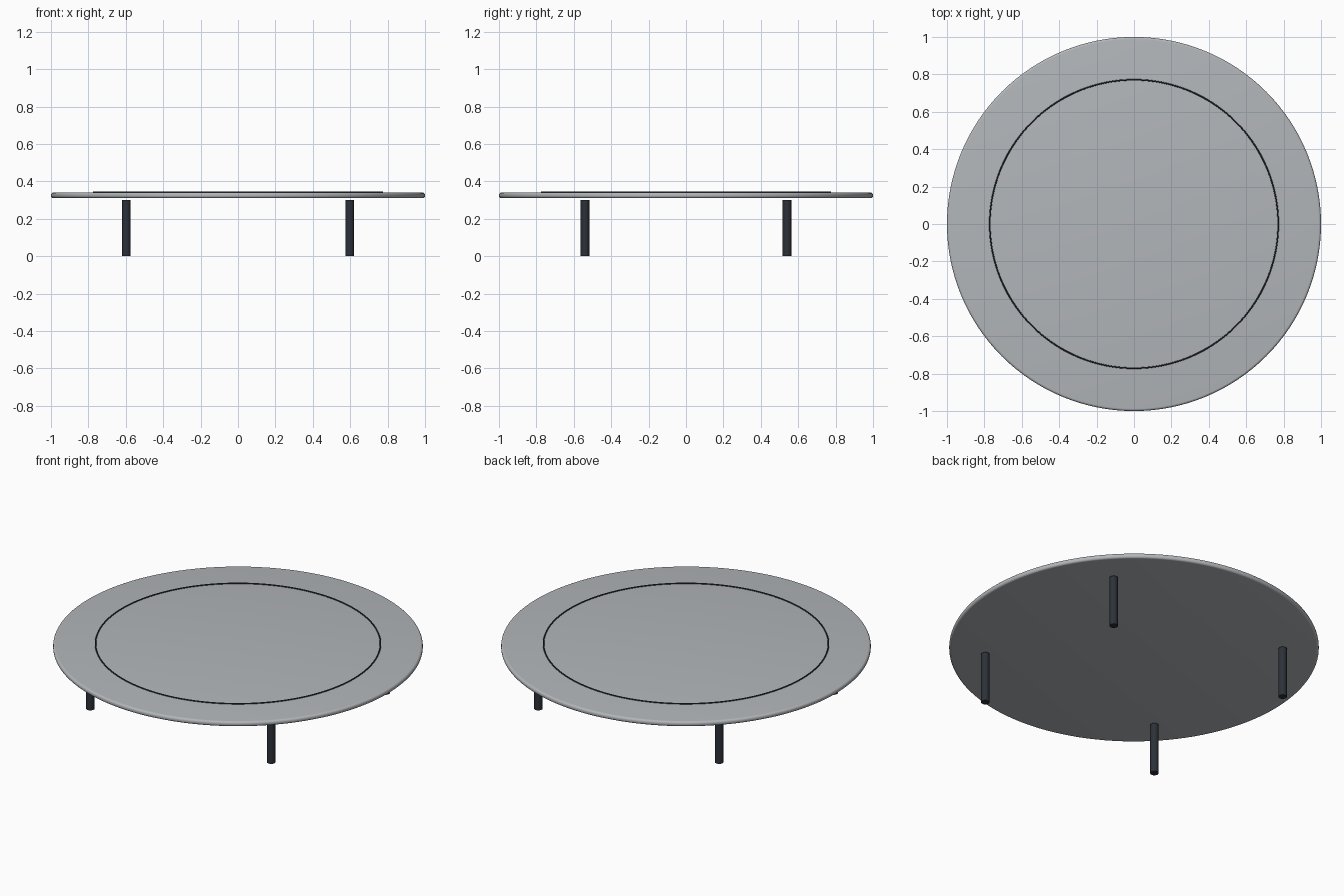
import bpy, math

if "Cube" in bpy.data.objects:
    bpy.data.objects.remove(bpy.data.objects["Cube"])


def material(name, color):
    m = bpy.data.materials.new(name)
    m.diffuse_color = (*color, 1)
    m.use_nodes = True
    m.node_tree.nodes["Principled BSDF"].inputs["Base Color"].default_value = m.diffuse_color
    return m


def finish(name, mat):
    o = bpy.context.object
    o.name = name
    o.data.materials.append(mat)
    bpy.ops.object.shade_smooth_by_angle(angle=math.radians(35))
    return o


top_grey = material("pale_grey", (0.45, 0.47, 0.49))
dark = material("dark_metal", (0.025, 0.03, 0.04))

# Round top with softened rim
bpy.ops.mesh.primitive_cylinder_add(vertices=128, radius=1, depth=0.03, location=(0, 0, 0.325))
top = bpy.context.object
bevel = top.modifiers.new("rim_round", 'BEVEL')
bevel.width = 0.013
bevel.segments = 5
bevel.limit_method = 'ANGLE'
bpy.ops.object.modifier_apply(modifier=bevel.name)
finish("table_top", top_grey)

# Thin dark ring lying on the top
bpy.ops.mesh.primitive_torus_add(major_radius=0.771, minor_radius=0.004, major_segments=128,
                                 minor_segments=8, location=(0, 0, 0.342))
finish("inlay_ring", dark)

# Four straight round legs
for sx, side in ((-1, "left"), (1, "right")):
    for sy, end in ((-1, "front"), (1, "back")):
        bpy.ops.mesh.primitive_cylinder_add(vertices=32, radius=0.023, depth=0.3,
                                            location=(sx * 0.597, sy * 0.54, 0.15))
        finish(f"{end}_{side}_leg", dark)
